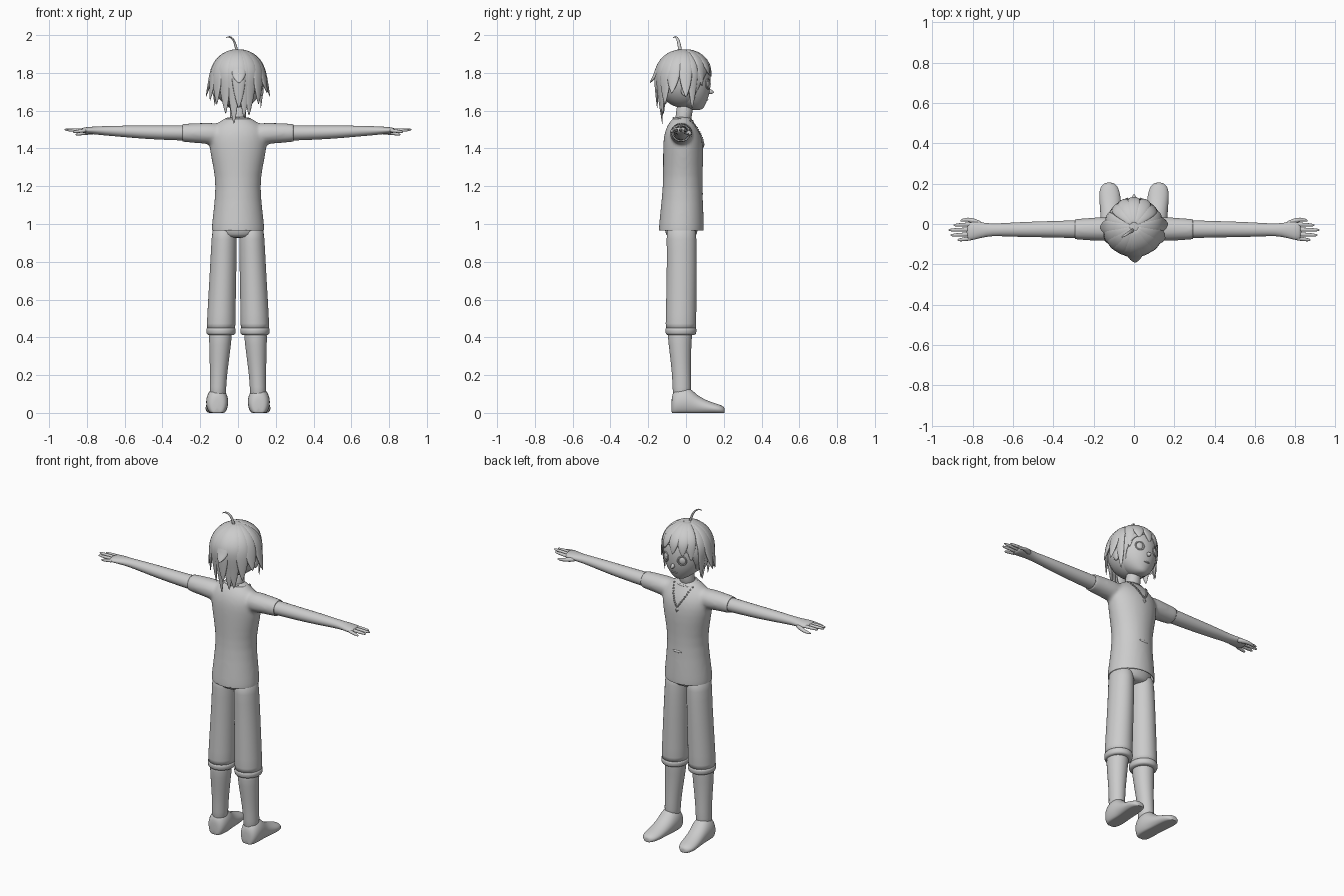
import bpy, bmesh, random
from math import sin, cos, radians, pi
from mathutils import Vector, Matrix
from mathutils.bvhtree import BVHTree

if "Cube" in bpy.data.objects:
    bpy.data.objects.remove(bpy.data.objects["Cube"])

random.seed(4)


def add_loft(bm, rings, n=16):
    """Skin a closed tube through rings of (centre, half axis U, half axis V)."""
    loops = []
    for c, u, v in rings:
        loops.append([bm.verts.new(c + u * cos(2 * pi * i / n) + v * sin(2 * pi * i / n))
                      for i in range(n)])
    for a, b in zip(loops, loops[1:]):
        for i in range(n):
            bm.faces.new((a[i], a[(i + 1) % n], b[(i + 1) % n], b[i]))
    bm.faces.new(loops[0][::-1])
    bm.faces.new(loops[-1])


def finish(name, bm, mirror=False, sub=0):
    bmesh.ops.recalc_face_normals(bm, faces=bm.faces)
    me = bpy.data.meshes.new(name)
    bm.to_mesh(me)
    bm.free()
    me.shade_smooth()
    ob = bpy.data.objects.new(name, me)
    bpy.context.collection.objects.link(ob)
    if mirror:
        ob.modifiers.new("Mirror", 'MIRROR').use_clip = False
    if sub:
        m = ob.modifiers.new("Subsurf", 'SUBSURF')
        m.levels = m.render_levels = sub
    return ob


def loft(name, rings, n=16, mirror=False, sub=1):
    bm = bmesh.new()
    add_loft(bm, rings, n)
    return finish(name, bm, mirror, sub)


def zrings(rows):  # z, cx, cy, rx, ry
    return [(Vector((x, y, z)), Vector((a, 0, 0)), Vector((0, b, 0))) for z, x, y, a, b in rows]


def xrings(rows):  # x, cy, cz, ry, rz
    return [(Vector((x, y, z)), Vector((0, a, 0)), Vector((0, 0, b))) for x, y, z, a, b in rows]


def path_rings(pts, side, widths, thick):
    """Rings along a path; side is the width direction, thick the flatness."""
    out = []
    for i, p in enumerate(pts):
        t = (pts[min(i + 1, len(pts) - 1)] - pts[max(i - 1, 0)]).normalized()
        u = (side - t * side.dot(t)).normalized()
        out.append((p, u * widths[i], t.cross(u) * widths[i] * thick))
    return out


def blob(name, loc, size, rot=(0, 0, 0), mirror=False):
    bm = bmesh.new()
    m = Matrix.LocRotScale(Vector(loc), Matrix.Rotation(rot[2], 3, 'Z').to_quaternion(), Vector(size))
    bmesh.ops.create_uvsphere(bm, u_segments=16, v_segments=10, radius=1, matrix=m)
    return finish(name, bm, mirror)


def ring(name, loc, rx, rz, r, matrix, mirror=False):
    """Thin closed hoop lying in the local xz plane."""
    bm = bmesh.new()
    n, k = 28, 6
    vs = [[bm.verts.new(matrix @ Vector(((rx + r * cos(b)) * cos(a), r * sin(b), (rz + r * cos(b)) * sin(a)))
                        + Vector(loc)) for b in [2 * pi * j / k for j in range(k)]]
          for a in [2 * pi * i / n for i in range(n)]]
    for i in range(n):
        for j in range(k):
            bm.faces.new((vs[i][j], vs[(i + 1) % n][j], vs[(i + 1) % n][(j + 1) % k], vs[i][(j + 1) % k]))
    return finish(name, bm, mirror)


# Shirt: torso and sleeves fused by remeshing, then trimmed at hem and cuffs
bm = bmesh.new()
add_loft(bm, zrings([(.90, 0, -.025, .143, .122), (.97, 0, -.025, .142, .121), (1.05, 0, -.022, .133, .116),
                     (1.2, 0, -.018, .116, .104), (1.3, 0, -.016, .131, .106), (1.4, 0, -.014, .153, .108),
                     (1.47, 0, -.018, .158, .101), (1.52, 0, -.023, .132, .078),
                     (1.55, 0, -.022, .085, .056), (1.57, 0, -.018, .055, .045)]), 28)
for s in (1, -1):
    add_loft(bm, xrings([(s * .08, -.025, 1.475, .06, .06), (s * .16, -.025, 1.48, .062, .058),
                         (s * .24, -.026, 1.482, .054, .051), (s * .34, -.026, 1.482, .054, .05)]), 20)
raw = finish("shirt_base", bm, sub=1)
rm = raw.modifiers.new("Remesh", 'REMESH')
rm.mode, rm.voxel_size = 'VOXEL', .01
sm = raw.modifiers.new("Smooth", 'SMOOTH')
sm.factor, sm.iterations = .5, 8
dg = bpy.context.evaluated_depsgraph_get()
bm = bmesh.new()
bm.from_mesh(bpy.data.meshes.new_from_object(raw.evaluated_get(dg)))
bpy.data.objects.remove(raw)
for co, no in (((0, 0, .965), (0, 0, -1)), ((.293, 0, 0), (1, 0, 0)), ((-.293, 0, 0), (-1, 0, 0))):
    bmesh.ops.bisect_plane(bm, geom=bm.verts[:] + bm.edges[:] + bm.faces[:],
                           plane_co=co, plane_no=no, clear_outer=True)
shirt_tree = BVHTree.FromBMesh(bm)
shirt = finish("shirt", bm)
shirt.modifiers.new("Solidify", 'SOLIDIFY').thickness = .006
ring("collar", (0, -.016, 1.553), .066, .05, .006, Matrix.Rotation(pi / 2 - .15, 3, 'X'))
blob("shirt_fold", (0, .084, 1.16), (.03, .006, .008))

# Arms and hands
loft("arm", xrings([(.2, -.026, 1.482, .045, .042), (.3, -.026, 1.482, .045, .041),
                    (.42, -.026, 1.484, .041, .038), (.52, -.027, 1.487, .039, .035),
                    (.62, -.028, 1.491, .035, .030), (.71, -.029, 1.494, .030, .025),
                    (.76, -.030, 1.495, .040, .021), (.80, -.034, 1.496, .047, .018),
                    (.832, -.038, 1.496, .044, .013)]), mirror=True)
for name, y0, y1, tip, z1 in (("index", -.002, -.006, .895, 1.497), ("middle", -.027, -.03, .92, 1.5),
                              ("ring", -.05, -.056, .91, 1.497), ("little", -.07, -.08, .875, 1.487)):
    pts = [Vector((.80, y0, 1.496)).lerp(Vector((tip, y1, z1)), t) for t in (0, .35, .7, .95, 1)]
    loft(name + "_finger", path_rings(pts, Vector((0, 1, 0)), (.012, .011, .010, .007, .002), .9), 8, True)
loft("thumb", path_rings([Vector(p) for p in ((.75, -.01, 1.49), (.79, .014, 1.485), (.825, .024, 1.479),
                                             (.855, .018, 1.474), (.862, .015, 1.473))],
                         Vector((0, 1, 0)), (.018, .015, .011, .008, .002), .9), 8, True)

# Trousers: hips, wide legs and turned cuffs
loft("hips", zrings([(.925, 0, -.025, .06, .06), (.94, 0, -.025, .125, .085), (.99, 0, -.025, .13, .09),
                     (1.06, 0, -.02, .115, .09)]), 24)
loft("trouser_leg", zrings([(1.0, .072, -.025, .062, .078), (.93, .073, -.024, .068, .08),
                            (.8, .077, -.022, .070, .08), (.6, .085, -.025, .074, .081),
                            (.45, .090, -.027, .077, .082), (.44, .090, -.027, .078, .083)]), 20, True)
loft("trouser_cuff", zrings([(.452, .09, -.027, .076, .081), (.446, .09, -.027, .08, .084),
                             (.422, .09, -.027, .079, .083), (.412, .09, -.027, .072, .077),
                             (.411, .09, -.027, .05, .05)]), 20, True)

# Lower legs and shoes
loft("lower_leg", zrings([(.46, .092, -.03, .064, .068), (.40, .093, -.033, .061, .065),
                          (.32, .097, -.03, .056, .058), (.22, .102, -.025, .047, .051),
                          (.14, .106, -.022, .044, .050), (.05, .108, -.022, .044, .048)]), mirror=True)
bm = bmesh.new()
add_loft(bm, [(Vector((x, y, h * .42)), Vector((w, 0, 0)), Vector((0, 0, h * .58)))
              for y, x, w, h in ((-.077, .11, .022, .07), (-.072, .11, .042, .105), (-.05, .11, .056, .13),
                                 (-.01, .11, .060, .14), (.025, .111, .057, .13), (.055, .113, .054, .097),
                                 (.10, .117, .054, .07), (.15, .121, .053, .052), (.185, .123, .044, .042),
                                 (.203, .123, .024, .03), (.205, .123, .01, .02))], 24)
for v in bm.verts:
    v.co.z = max(v.co.z, 0)
finish("shoe", bm, True, 1)

# Neck, head and face
loft("neck", zrings([(1.52, 0, -.02, .05, .045), (1.57, 0, -.012, .042, .042), (1.66, 0, 0, .045, .05)]))
loft("head", zrings([(1.603, 0, .058, .012, .012), (1.608, 0, .05, .036, .04), (1.63, 0, .03, .068, .072),
                     (1.66, 0, .012, .097, .104), (1.70, 0, .004, .117, .124), (1.76, 0, 0, .127, .133),
                     (1.82, 0, -.002, .122, .13), (1.87, 0, -.005, .095, .103), (1.90, 0, -.008, .05, .06),
                     (1.91, 0, -.01, .01, .01)]), 24)
loft("nose", [(Vector((0, .118, 1.703)), Vector((.017, 0, 0)), Vector((0, 0, .02))),
              (Vector((0, .138, 1.699)), Vector((.009, 0, 0)), Vector((0, 0, .011))),
              (Vector((0, .148, 1.697)), Vector((.003, 0, 0)), Vector((0, 0, .003)))], 10)
blob("mouth", (0, .112, 1.657), (.02, .006, .004))
eye_turn = -radians(25)
blob("eye", (.055, .112, 1.742), (.021, .009, .023), (0, 0, eye_turn), True)
ring("eyelid", (.055, .117, 1.742), .024, .026, .004, Matrix.Rotation(eye_turn, 3, 'Z'), True)
blob("ear", (.124, -.005, 1.71), (.012, .022, .034), mirror=True)

# Hair cap, cut away in front of the hairline
bm = bmesh.new()
bmesh.ops.create_uvsphere(bm, u_segments=32, v_segments=20, radius=1,
                          matrix=Matrix.LocRotScale(Vector((0, -.012, 1.77)), None, Vector((.14, .146, .155))))
bmesh.ops.bisect_plane(bm, geom=bm.verts[:] + bm.edges[:] + bm.faces[:], plane_co=(0, .13, 1.84),
                       plane_no=(0, .21, -.11), clear_outer=True)
cap = finish("hair_cap", bm)
cap.modifiers.new("Solidify", 'SOLIDIFY').thickness = .008

# Hair locks fanned around the crown: azimuth, tip height, flare, half width
LOCKS = ((92, 1.775, .98, .036), (66, 1.79, 1.0, .036), (116, 1.77, .98, .036), (44, 1.73, .98, .034),
         (138, 1.74, .98, .034), (20, 1.61, .9, .032), (160, 1.62, .9, .032), (2, 1.67, 1.2, .04),
         (180, 1.67, 1.2, .04), (340, 1.69, 1.17, .042), (201, 1.65, 1.12, .042), (320, 1.63, 1.02, .044),
         (221, 1.63, 1.02, .044), (301, 1.57, .85, .044), (239, 1.58, .85, .044), (283, 1.56, .83, .042),
         (257, 1.525, .78, .042), (270, 1.745, 1.22, .042), (270, 1.61, .95, .045))
bm = bmesh.new()
for az, tip, flare, w in LOCKS:
    a = radians(az + random.uniform(-3, 3))
    top = radians(60 if tip > 1.7 and az < 150 else 82)
    pts = []
    for i in range(5):  # over the skull
        th = radians(6) + (top - radians(6)) * i / 4
        pts.append((sin(th), 1.772 + .152 * cos(th)))
    r0, z0 = pts[-1]
    for u in (.35, .7, 1):  # hanging part
        pts.append((r0 + (flare - r0) * u ** (.6 if flare < 1.1 else 1.1), z0 + (tip - z0) * u))
    pts = [Vector((.142 * r * cos(a), -.012 + .148 * r * sin(a), z)) for r, z in pts]
    widths = [w * k for k in (.35, .6, .85, 1, 1, .8, .5, .04)]
    add_loft(bm, path_rings(pts, Vector((-sin(a), cos(a), 0)), widths, .32), 8)
finish("hair_locks", bm, sub=1)

# Single upright curl on the crown
loft("hair_curl", path_rings([Vector(p) for p in ((0, -.03, 1.90), (-.012, -.034, 1.94), (-.02, -.04, 1.97),
                                                 (-.036, -.05, 1.99), (-.052, -.06, 1.992), (-.064, -.068, 1.985))],
                             Vector((0, 1, 0)), (.012, .01, .009, .008, .006, .001), .7), 8)

# Bead necklace and pendant laid on the shirt
def on_shirt(x, z):
    hit = shirt_tree.ray_cast(Vector((x, 1, z)), Vector((0, -1, 0)))[0]
    return hit + Vector((0, .004, 0)) if hit else Vector((x, 0, z))


bm = bmesh.new()
for i in range(-11, 12):
    t = i / 11
    p = on_shirt(.062 * t, 1.435 + .112 * abs(t) ** 1.25)
    bmesh.ops.create_icosphere(bm, subdivisions=1, radius=.0055, matrix=Matrix.Translation(p))
finish("necklace_beads", bm)
bm = bmesh.new()
bmesh.ops.create_uvsphere(bm, u_segments=4, v_segments=2, radius=1,
                          matrix=Matrix.LocRotScale(on_shirt(0, 1.42), None, Vector((.013, .007, .018))))
finish("pendant", bm).data.shade_flat()
